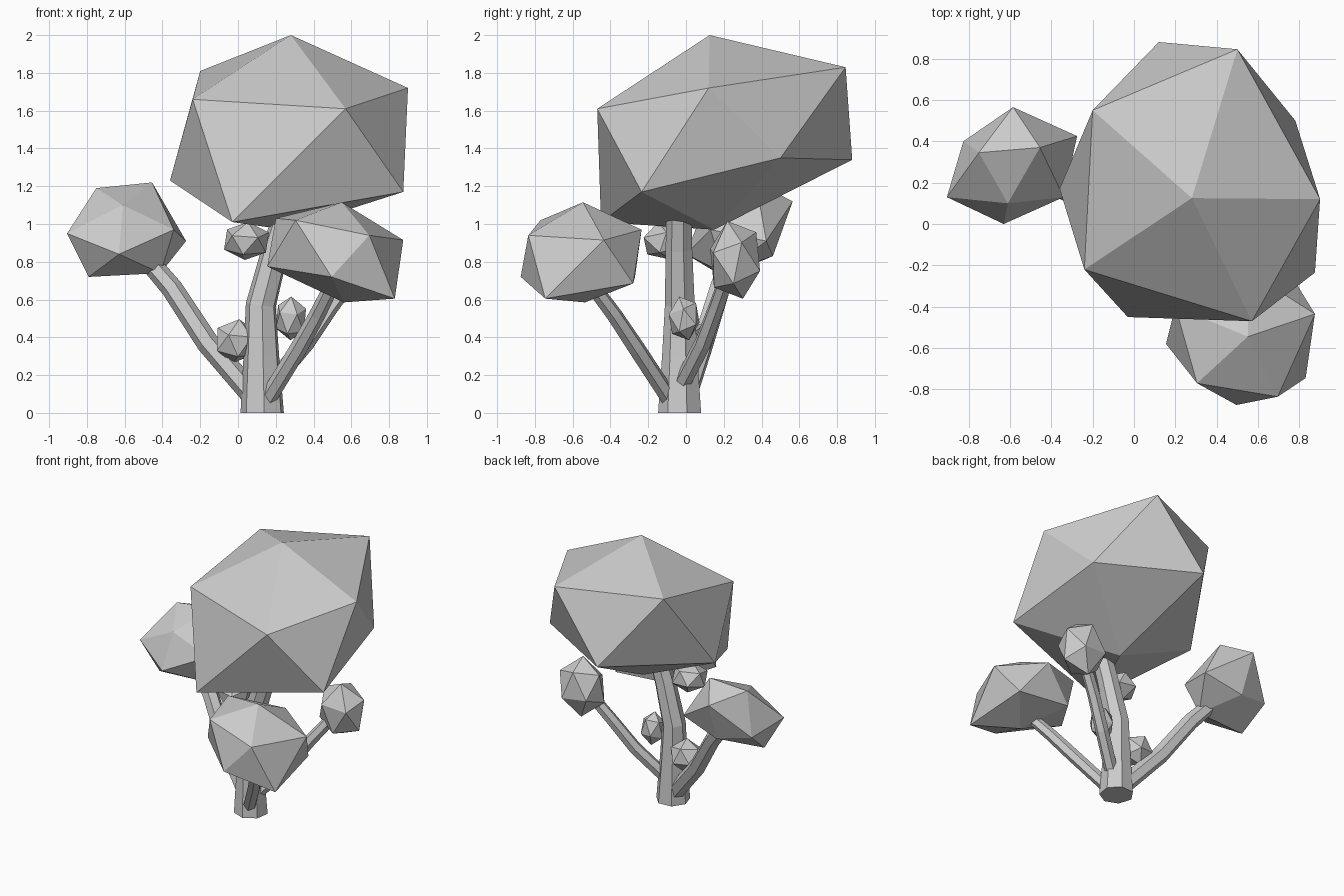
import bpy, bmesh, math
from mathutils import Vector, Matrix

if "Cube" in bpy.data.objects:
    bpy.data.objects.remove(bpy.data.objects["Cube"])


def finish(name, bm):
    bmesh.ops.recalc_face_normals(bm, faces=bm.faces)
    mesh = bpy.data.meshes.new(name)
    bm.to_mesh(mesh)
    bm.free()
    obj = bpy.data.objects.new(name, mesh)
    bpy.context.collection.objects.link(obj)
    return obj


def limb(name, path, sides, turn=0.0):
    """Tapered faceted tube through (x, y, z, radius) stations."""
    bm = bmesh.new()
    pts = [Vector(p[:3]) for p in path]
    rings = []
    for i, p in enumerate(pts):
        if name == "trunk" and i == 0:
            t = Vector((0, 0, 1))
        else:
            t = (pts[min(i + 1, len(pts) - 1)] - pts[max(i - 1, 0)]).normalized()
        u = Vector((0, 1, 0)).cross(t).normalized()
        v = t.cross(u)
        angles = [turn + 2 * math.pi * k / sides for k in range(sides)]
        rings.append([bm.verts.new(p + path[i][3] * (u * math.cos(a) + v * math.sin(a)))
                      for a in angles])
    for lo, hi in zip(rings, rings[1:]):
        for k in range(sides):
            n = (k + 1) % sides
            bm.faces.new((lo[k], lo[n], hi[n], hi[k]))
    bm.faces.new(rings[0][::-1])
    bm.faces.new(rings[-1])
    finish(name, bm)


def clump(name, corners):
    """Irregular twenty-sided leaf mass spanned by its twelve corners."""
    bm = bmesh.new()
    for c in corners:
        bm.verts.new(c)
    bmesh.ops.convex_hull(bm, input=bm.verts[:])
    finish(name, bm)


def bud(name, centre, radii, turn):
    """Small stretched icosahedron leaf mass."""
    bm = bmesh.new()
    m = (Matrix.Translation(centre) @ Matrix.Diagonal((*radii, 1))
         @ Matrix.Rotation(turn, 4, 'Z') @ Matrix.Rotation(0.3, 4, 'X'))
    bmesh.ops.create_icosphere(bm, subdivisions=1, radius=1.05, matrix=m)
    finish(name, bm)


# Trunk and branches
limb("trunk", [(.13, -.03, 0, .118), (.125, -.03, .3, .097), (.122, -.03, .57, .082),
               (.2, -.035, .87, .073), (.26, -.035, 1.06, .07)], 7, 0.3)
limb("left_branch", [(.08, 0, .09, .06), (-.16, .09, .37, .06),
                     (-.35, .18, .66, .057), (-.47, .23, .8, .053)], 6)
limb("front_right_branch", [(.16, -.09, .08, .046), (.32, -.26, .34, .046),
                            (.42, -.38, .52, .043), (.5, -.5, .68, .04)], 6)
limb("back_right_branch", [(.15, -.04, .12, .046), (.36, .09, .37, .046),
                           (.49, .16, .56, .043), (.64, .23, .76, .04)], 6)

# Large leaf masses
clump("main_crown", [
    (.28, .125, 2), (.9, .12, 1.72), (.57, -.47, 1.61), (-.24, -.22, 1.66),
    (-.2, .55, 1.81), (.5, .845, 1.83), (.875, -.235, 1.17), (-.03, -.45, 1.01),
    (-.36, .17, 1.23), (.12, .88, 1.34), (.78, .5, 1.35), (.25, .15, .97)])
clump("left_leaves", [
    (-.75, .345, 1.19), (-.455, .37, 1.22), (-.61, .1, 1.1), (-.905, .13, .95),
    (-.34, .13, .97), (-.63, 0, .84), (-.275, .425, .91), (-.585, .565, 1.12),
    (-.825, .4, .88), (-.79, .2, .72), (-.41, .2, .74), (-.57, .46, .83)])
clump("front_right_leaves", [
    (.55, -.545, 1.115), (.305, -.77, 1.02), (.695, -.835, .94), (.875, -.435, .915),
    (.2, -.4, 1.03), (.495, -.875, .72), (.155, -.58, .775), (.83, -.745, .605),
    (.56, -.535, .585), (.78, -.28, .685), (.56, -.235, .97), (.36, -.27, .72)])

# Small leaf masses
bud("back_right_leaves", (.68, .26, .81), (.175, .145, .205), 0.4)
bud("upper_trunk_bud", (.045, -.11, .91), (.125, .125, .1), 0.2)
bud("lower_left_bud", (-.01, .01, .38), (.115, .11, .115), 0.5)
bud("lower_right_bud", (.28, -.01, .5), (.085, .085, .115), 0.1)
